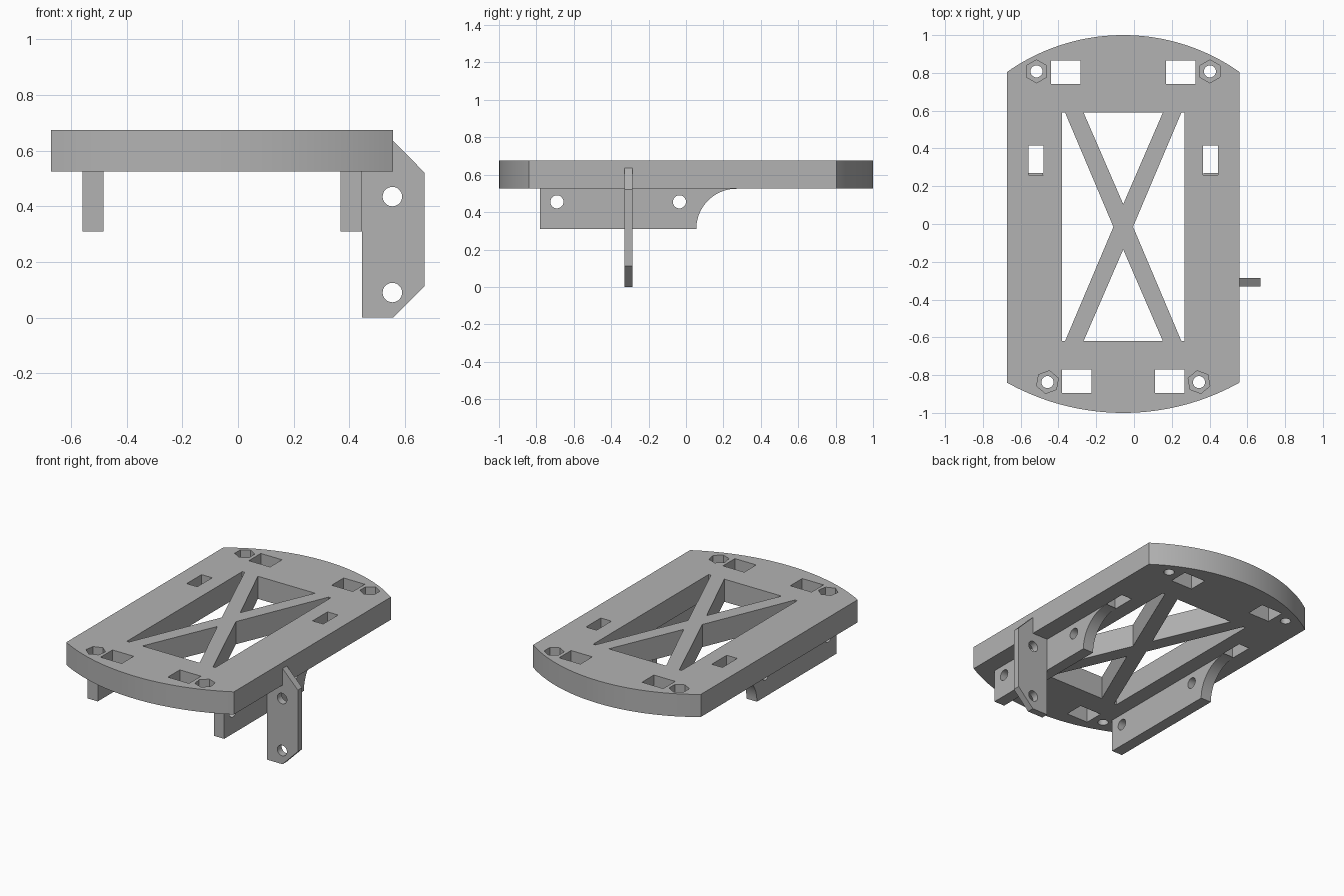
import bpy
import bmesh
from math import sin, cos, pi, radians, atan2

cube = bpy.data.objects.get("Cube")
if cube:
    bpy.data.objects.remove(cube, do_unlink=True)

grey = bpy.data.materials.new("plain grey")
grey.use_nodes = True
colour = (0.45, 0.45, 0.45, 1)
grey.diffuse_color = colour
grey.node_tree.nodes["Principled BSDF"].inputs["Base Color"].default_value = colour

MID = -0.057               # symmetry line of the plate
BOTTOM, TOP = 0.525, 0.675  # plate faces


def prism(name, outline, low, high, axis="z"):
    """Extrude a 2D outline along one axis."""
    place = {"x": lambda u, v, w: (w, u, v),
             "y": lambda u, v, w: (u, w, v),
             "z": lambda u, v, w: (u, v, w)}[axis]
    bm = bmesh.new()
    face = bm.faces.new([bm.verts.new(place(u, v, low)) for u, v in outline])
    grown = bmesh.ops.extrude_face_region(bm, geom=[face])["geom"]
    offset = place(0, 0, high - low)
    bmesh.ops.translate(bm, vec=offset,
                        verts=[g for g in grown if isinstance(g, bmesh.types.BMVert)])
    bmesh.ops.recalc_face_normals(bm, faces=bm.faces)
    mesh = bpy.data.meshes.new(name)
    bm.to_mesh(mesh)
    bm.free()
    mesh.materials.append(grey)
    obj = bpy.data.objects.new(name, mesh)
    bpy.context.collection.objects.link(obj)
    return obj


def cut(target, outline, low, high, axis="z"):
    """Subtract a prism from the target."""
    cutter = prism("cutter", outline, low, high, axis)
    mod = target.modifiers.new("cut", "BOOLEAN")
    mod.operation, mod.solver, mod.object = "DIFFERENCE", "EXACT", cutter
    bpy.context.view_layer.objects.active = target
    bpy.ops.object.modifier_apply(modifier=mod.name)
    bpy.data.objects.remove(cutter, do_unlink=True)


def ring(u, v, radius, sides=32, turn=0.0):
    return [(u + radius * cos(turn + 2 * pi * i / sides),
             v + radius * sin(turn + 2 * pi * i / sides)) for i in range(sides)]


def box(u, v, width, depth):
    w, d = width / 2, depth / 2
    return [(u - w, v - d), (u + w, v - d), (u + w, v + d), (u - w, v + d)]


def bow(half, edge, tip, steps=40):
    """Arc across the plate from +half to -half, bulging from edge to tip."""
    rise = abs(tip - edge)
    radius = (half * half + rise * rise) / (2 * rise)
    span = atan2(half, radius - rise)
    sign = 1 if tip > edge else -1
    angles = [span * (1 - 2 * i / steps) for i in range(steps + 1)]
    return [(MID + radius * sin(a), tip - sign * radius * (1 - cos(a))) for a in angles]


# Plate with bowed ends
plate = prism("plate", bow(0.615, 0.805, 1.0) + bow(0.615, -0.84, -1.0)[::-1], BOTTOM, TOP)
through = (BOTTOM - 0.1, TOP + 0.1)

# Openings left around the crossed struts
back, front, centre = 0.59, -0.62, -0.015
for end, apex in ((back, 0.105), (front, -0.135)):
    cut(plate, [(MID - 0.21, end), (MID + 0.21, end), (MID, apex)], *through)
for s in (-1, 1):
    cut(plate, [(MID + s * 0.325, back), (MID + s * 0.308, back), (MID + s * 0.052, centre),
                (MID + s * 0.308, front), (MID + s * 0.325, front)], *through)

    # Rectangular slots
    cut(plate, box(MID + s * 0.304, 0.803, 0.156, 0.125), *through)
    cut(plate, box(MID + s * 0.247, -0.833, 0.156, 0.125), *through)
    cut(plate, box(MID + s * 0.462, 0.337, 0.078, 0.156), *through)

    # Bolt holes with hexagonal nut pockets
    for x, y, turn in ((0.459, 0.808, 0), (0.401, -0.837, 10)):
        cut(plate, ring(MID + s * x, y, 0.032), *through)
        cut(plate, ring(MID + s * x, y, 0.061, 6, pi / 2 + s * radians(turn)),
            TOP - 0.06, TOP + 0.1)

# Rails under the plate, with a concave rear end
parts = [plate]
sweep = [(0.27 - 0.215 * cos(a), 0.31 + 0.215 * sin(a))
         for a in (pi / 2 * i / 20 for i in range(21))]
for name, s in (("right_rail", -1), ("left_rail", 1)):
    x = MID + s * 0.464
    rail = prism(name, [(-0.78, BOTTOM), (-0.78, 0.31)] + sweep, x - 0.038, x + 0.038, "x")
    for y in (-0.69, -0.035):
        cut(rail, ring(y, 0.455, 0.035), x - 0.1, x + 0.1, "x")
    parts.append(rail)

# Side bracket with two holes
bracket = prism("side_bracket", [(0.445, 0), (0.558, 0), (0.67, 0.113), (0.67, 0.522),
                                 (0.558, 0.635), (0.558, BOTTOM), (0.445, BOTTOM)],
                -0.33, -0.285, "y")
for z in (0.09, 0.435):
    cut(bracket, ring(0.555, z, 0.035), -0.4, -0.2, "y")
parts.append(bracket)

# Smooth arcs, sharp edges
bpy.ops.object.select_all(action="DESELECT")
for obj in parts:
    obj.select_set(True)
bpy.context.view_layer.objects.active = plate
bpy.ops.object.shade_smooth_by_angle(angle=radians(25))
